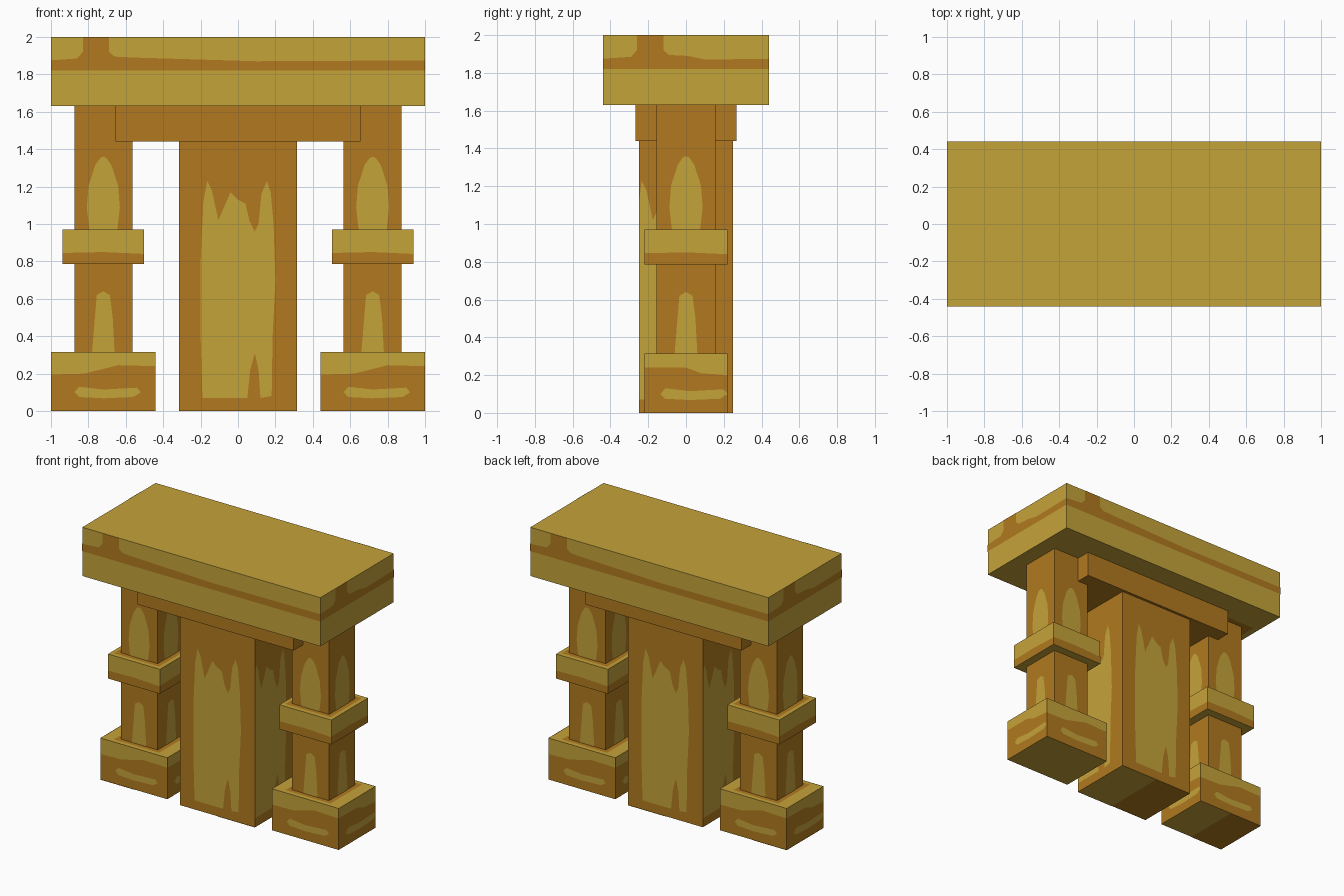
import bpy
import bmesh
from math import pi
from mathutils import Matrix, Vector

if "Cube" in bpy.data.objects:
    bpy.data.objects.remove(bpy.data.objects["Cube"], do_unlink=True)

LIFT = 0.002  # height of painted plates above the wood
GOLD, BROWN = 0, 1
FRONT_BACK, ENDS, ALL_SIDES = (0, 2), (1, 3), (0, 1, 2, 3)


def make_material(name, rgb):
    mat = bpy.data.materials.new(name)
    mat.use_nodes = True
    mat.diffuse_color = (*rgb, 1)
    mat.node_tree.nodes["Principled BSDF"].inputs["Base Color"].default_value = (*rgb, 1)
    return mat


MATERIALS = [make_material("golden wood", (0.558, 0.367, 0.042)),
             make_material("brown wood", (0.445, 0.195, 0.014))]


def box_part(name, x, half_x, half_y, bottom, top, color, caps, paint=(), flats=()):
    """Box with plates: paint = (sides, colour, outline), flats = (z side, colour, rectangle)."""
    bm = bmesh.new()
    bmesh.ops.create_cube(bm, size=1)
    for v in bm.verts:
        v.co = Vector((v.co.x * 2 * half_x, v.co.y * 2 * half_y, top if v.co.z > 0 else bottom))
    bm.normal_update()
    for f in bm.faces:
        f.material_index = caps if abs(f.normal.z) > 0.5 else color

    def plate(points, index):
        face = bm.faces.new([bm.verts.new(p) for p in points])
        face.material_index = index

    # outlines on the upright sides, each read from its own left edge
    for sides, index, outline in paint:
        for k in sides:
            width, depth = (half_x, half_y) if k % 2 == 0 else (half_y, half_x)
            turn = Matrix.Rotation(k * pi / 2, 3, "Z")
            plate([turn @ Vector((max(-width, min(width, u)), -depth - LIFT, z))
                   for u, z in outline], index)

    # rectangles on the top or the underside
    for side, index, (x0, x1, y0, y1) in flats:
        z = top + LIFT if side > 0 else bottom - LIFT
        corners = [(x0, y0, z), (x1, y0, z), (x1, y1, z), (x0, y1, z)]
        plate(corners if side > 0 else corners[::-1], index)

    mesh = bpy.data.meshes.new(name)
    bm.to_mesh(mesh)
    bm.free()
    for mat in MATERIALS:
        mesh.materials.append(mat)
    obj = bpy.data.objects.new(name, mesh)
    obj.location.x = x
    bpy.context.collection.objects.link(obj)
    return obj


def shifted(outline, du):
    return [(u + du, z) for u, z in outline]


def arch(width, bottom, top):
    """Pointed flame shape, mirrored about its middle."""
    h = top - bottom
    half = [(0.85, 0), (1, 0.3), (0.9, 0.6), (0.5, 0.88), (0.2, 0.98)]
    right = [(width * u, bottom + h * v) for u, v in half]
    return right + [(0, top)] + [(-u, z) for u, z in reversed(right)]


# top slab with a grain band and a knot near the left of each side
def slab_band(knot, width):
    return [(-width, 1.82), (width, 1.82), (width, 1.875), (0.1, 1.87), (knot + 0.2, 1.89),
            (knot + 0.1, 1.895), (knot + 0.07, 1.92), (knot + 0.07, 2), (knot - 0.07, 2),
            (knot - 0.07, 1.92), (knot - 0.1, 1.885), (-width, 1.875)]


box_part("top_slab", 0, 1, 0.44, 1.63, 2, GOLD, GOLD,
         [(FRONT_BACK, BROWN, slab_band(-0.76, 1)), (ENDS, BROWN, slab_band(-0.19, 0.44))],
         [(-1, BROWN, (-0.95, 0.1, -0.4, 0.2))])

# beam under the slab
box_part("support_beam", 0, 0.655, 0.268, 1.44, 1.63, BROWN, BROWN)

# central panel with ragged worn wood
worn = [(-0.19, 0.07), (0.05, 0.07), (0.065, 0.22), (0.09, 0.31), (0.11, 0.22), (0.12, 0.07),
        (0.18, 0.08), (0.185, 0.4), (0.2, 0.7), (0.19, 1), (0.175, 1.17), (0.155, 1.23),
        (0.125, 1.16), (0.11, 1), (0.09, 0.96), (0.06, 1.02), (0.04, 1.11), (0, 1.13),
        (-0.04, 1.17), (-0.07, 1.1), (-0.105, 1.02), (-0.14, 1.18), (-0.165, 1.23),
        (-0.185, 1.12), (-0.2, 0.8), (-0.2, 0.4)]
box_part("central_panel", 0, 0.315, 0.248, 0, 1.44, BROWN, BROWN,
         [(FRONT_BACK, GOLD, worn), (ENDS, GOLD, shifted(worn, -0.07))],
         [(-1, GOLD, (0, 0.315, -0.248, 0.248))])

# columns: base, shaft and collar on each side
wave = [(-0.28, 0.195), (-0.1, 0.2), (0.02, 0.23), (0.08, 0.245), (0.28, 0.24),
        (0.28, 0.315), (-0.28, 0.315)]
end_wave = [(-0.22, 0.24), (0, 0.24), (0.08, 0.21), (0.22, 0.2), (0.22, 0.315), (-0.22, 0.315)]
streak = [(-0.155, 0.1), (-0.13, 0.075), (0, 0.068), (0.16, 0.075), (0.2, 0.1),
          (0.18, 0.125), (0, 0.115), (-0.13, 0.13)]
collar_band = [(-0.22, 0.785), (0.22, 0.785), (0.22, 0.84), (0, 0.85), (-0.22, 0.845)]
ring = (1, BROWN, (-0.19, 0.19, -0.19, 0.19))

for side, x in (("left", 0.72), ("right", -0.72)):
    under = [(-1, BROWN, (-0.28, 0, -0.22, 0.22))] if x < 0 else []
    box_part(side + "_base", x, 0.28, 0.22, 0, 0.315, BROWN, GOLD,
             [(FRONT_BACK, GOLD, wave), (ENDS, GOLD, end_wave),
              (FRONT_BACK, GOLD, streak), (ENDS, GOLD, shifted(streak, 0.02))],
             [ring] + under)
    box_part(side + "_shaft", x, 0.155, 0.157, 0.315, 1.63, BROWN, BROWN,
             [(ALL_SIDES, GOLD, arch(0.088, 0.97, 1.36)),
              (ALL_SIDES, GOLD, [(-0.06, 0.315), (0.06, 0.315), (0.05, 0.5), (0.035, 0.62),
                                 (0, 0.64), (-0.035, 0.62), (-0.045, 0.5)])])
    box_part(side + "_collar", x, 0.218, 0.22, 0.785, 0.97, GOLD, GOLD,
             [(ALL_SIDES, BROWN, collar_band)], [ring])
